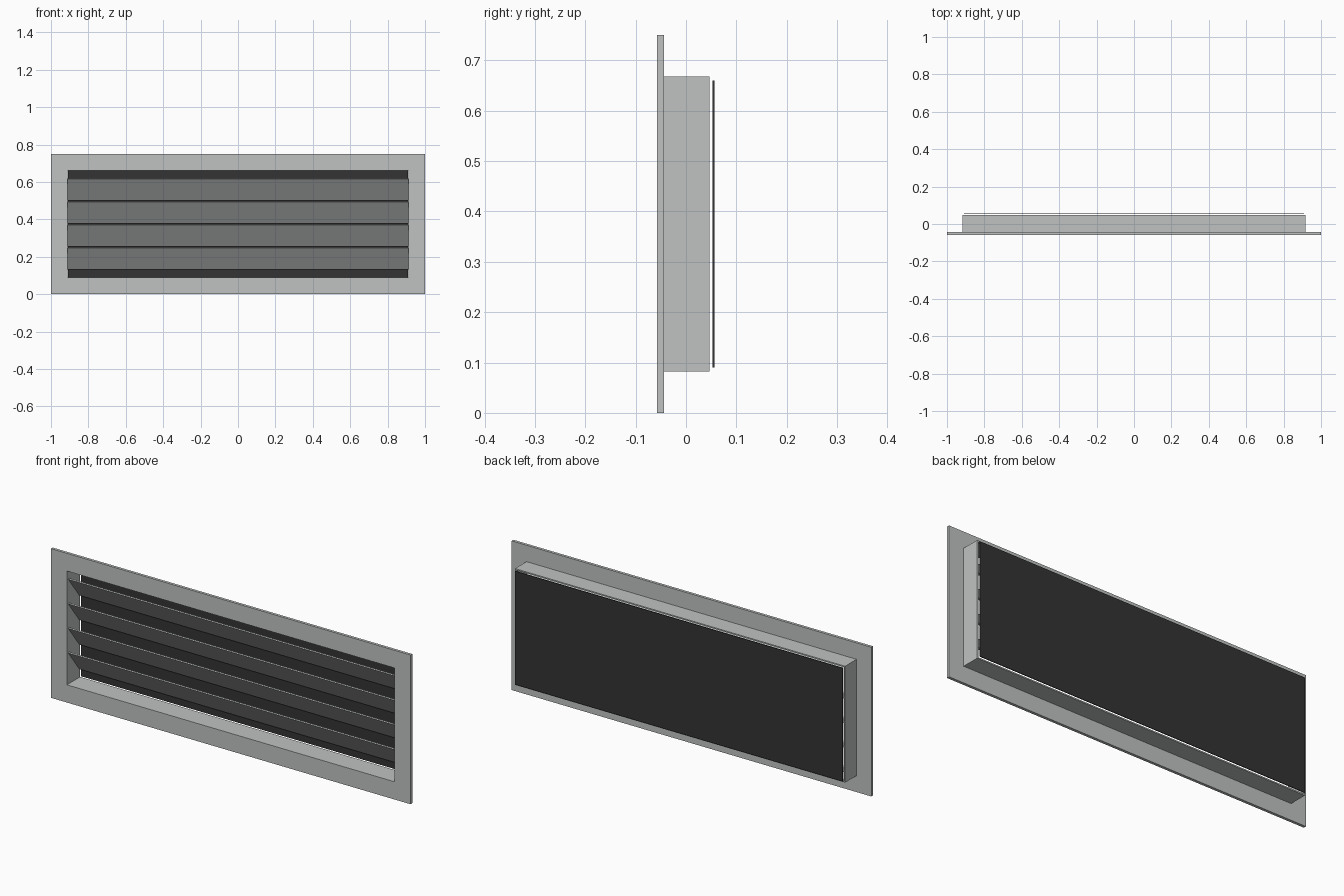
import bpy, bmesh, math
from mathutils import Matrix

if "Cube" in bpy.data.objects:
    bpy.data.objects.remove(bpy.data.objects["Cube"])

MID = 0.375  # height of the grille centre


def material(name, rgb):
    m = bpy.data.materials.new(name)
    m.diffuse_color = (*rgb, 1)
    m.use_nodes = True
    m.node_tree.nodes["Principled BSDF"].inputs["Base Color"].default_value = m.diffuse_color
    return m


GREY = material("light_grey_metal", (0.52, 0.545, 0.535))
DARK = material("dark_mesh", (0.034, 0.034, 0.034))


def finish(name, bm, mat):
    bmesh.ops.recalc_face_normals(bm, faces=bm.faces[:])
    me = bpy.data.meshes.new(name)
    bm.to_mesh(me)
    bm.free()
    me.materials.append(mat)
    ob = bpy.data.objects.new(name, me)
    bpy.context.collection.objects.link(ob)
    return ob


def box(name, size, loc, mat, tilt=0.0):
    bm = bmesh.new()
    bmesh.ops.create_cube(bm, size=1, matrix=Matrix.Translation(loc)
                          @ Matrix.Rotation(tilt, 4, 'X') @ Matrix.Diagonal((*size, 1)))
    return finish(name, bm, mat)


def ring(name, outer, inner, y0, y1, mat):
    """Rectangular tube; outer and inner are half sizes in x and z."""
    bm = bmesh.new()
    loops = []
    for (hx, hz), y in ((outer, y0), (outer, y1), (inner, y1), (inner, y0)):
        loops.append([bm.verts.new((sx * hx, y, MID + sz * hz))
                      for sx, sz in ((-1, -1), (1, -1), (1, 1), (-1, 1))])
    for k in range(4):
        a, b = loops[k], loops[(k + 1) % 4]
        for i in range(4):
            j = (i + 1) % 4
            bm.faces.new((a[i], a[j], b[j], b[i]))
    return finish(name, bm, mat)


# Flat face flange and the duct collar behind it
ring("front_flange", (1.0, 0.375), (0.911, 0.286), -0.058, -0.044, GREY)
ring("duct_collar", (0.918, 0.2925), (0.911, 0.286), -0.044, 0.047, GREY)

# Four slats, high at the front and low at the back
TILT = math.radians(-52.5)
for i in range(4):
    z = MID + (i - 1.5) * 0.1235
    box(f"slat_{i + 1}", (1.822, 0.145, 0.006), (0, -0.001, z), GREY, TILT)

# Thin dark screen just behind the collar
box("back_screen", (1.82, 0.004, 0.57), (0, 0.055, MID), DARK)
